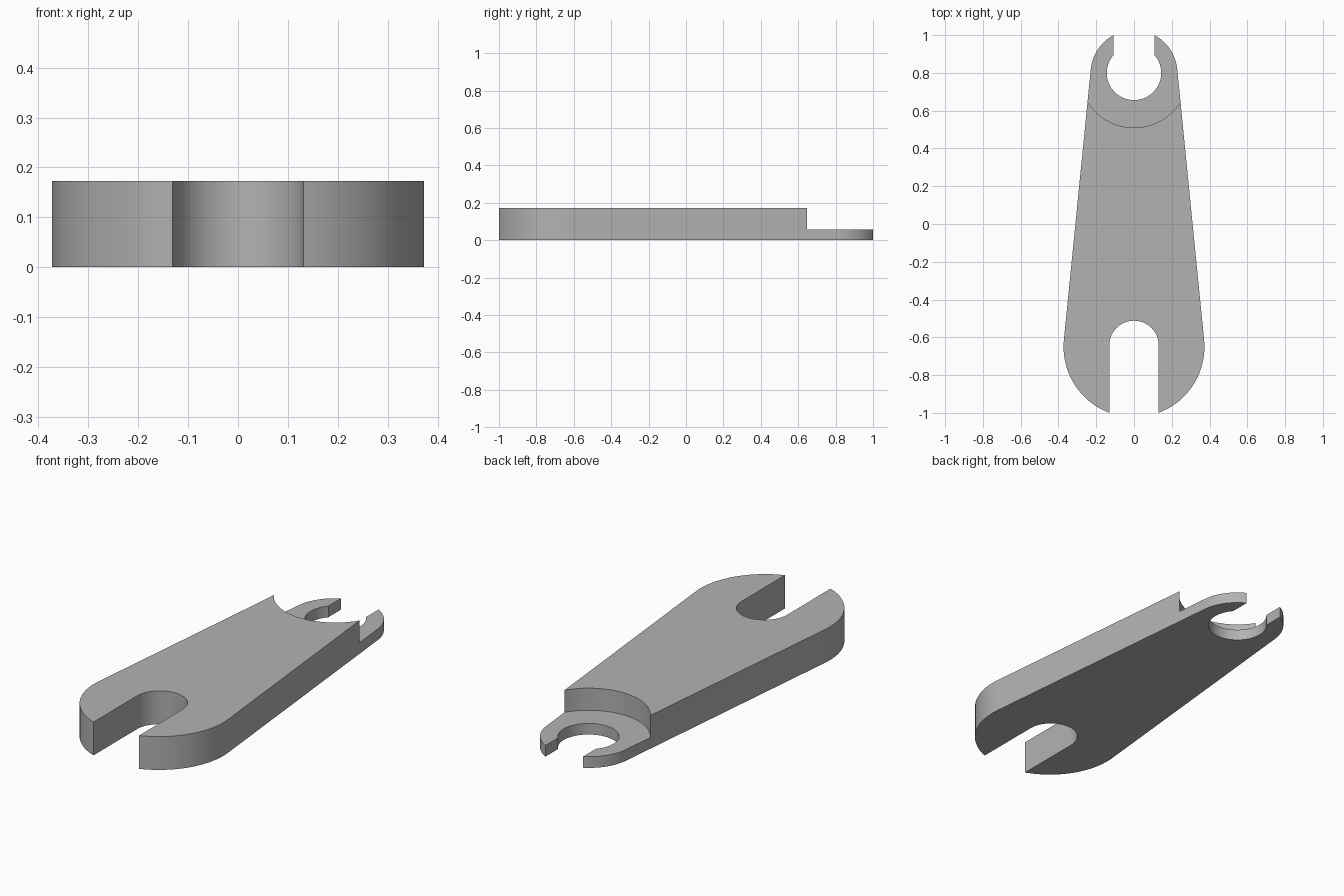
import bpy
import bmesh
from math import asin, acos, sin, cos, pi, sqrt

cube = bpy.data.objects.get("Cube")
if cube:
    bpy.data.objects.remove(cube, do_unlink=True)

THICK, LEDGE = 0.173, 0.058
BIG_Y, BIG_R = -0.65, 0.373        # wide front end
SMALL_Y, SMALL_R = 0.797, 0.23     # narrow back end
SLOT_Y, SLOT_R = -0.643, 0.131     # open front slot
HOLE_Y, HOLE_R, GAP = 0.80, 0.144, 0.108   # keyhole at the back
STEP_R = 0.29                      # round step around the keyhole


def arc(cy, r, start, end, steps):
    """Points on a circle centred on x = 0."""
    angles = [start + (end - start) * i / steps for i in range(steps + 1)]
    return [(r * cos(a), cy + r * sin(a)) for a in angles]


def prism(name, points, bottom, top):
    """Extrude a flat outline upwards."""
    bm = bmesh.new()
    face = bm.faces.new([bm.verts.new((x, y, bottom)) for x, y in points])
    out = bmesh.ops.extrude_face_region(bm, geom=[face])
    verts = [v for v in out["geom"] if isinstance(v, bmesh.types.BMVert)]
    bmesh.ops.translate(bm, verts=verts, vec=(0, 0, top - bottom))
    bmesh.ops.recalc_face_normals(bm, faces=bm.faces)
    mesh = bpy.data.meshes.new(name)
    bm.to_mesh(mesh)
    bm.free()
    obj = bpy.data.objects.new(name, mesh)
    bpy.context.collection.objects.link(obj)
    return obj


# Right half of the outline, from the slot's inner end round to the keyhole's
tangent = asin((BIG_R - SMALL_R) / (SMALL_Y - BIG_Y))
half = arc(SLOT_Y, SLOT_R, pi / 2, 0, 24)
half += arc(BIG_Y, BIG_R, -acos(SLOT_R / BIG_R), tangent, 32)
half += arc(SMALL_Y, SMALL_R, tangent, acos(GAP / SMALL_R), 24)
half += arc(HOLE_Y, HOLE_R, acos(GAP / HOLE_R), -pi / 2, 36)
outline = half + [(-x, y) for x, y in reversed(half[1:-1])]
lever = prism("lever_arm", outline, 0, THICK)

# Round cutter that thins the narrow end
cutter = prism("step_cutter", arc(HOLE_Y, STEP_R, 0, 2 * pi, 128)[:-1], LEDGE, THICK + 0.2)
cutter.hide_render = True
cutter.hide_set(True)
cut = lever.modifiers.new("step", "BOOLEAN")
cut.operation = "DIFFERENCE"
cut.solver = "EXACT"
cut.object = cutter

bpy.ops.object.select_all(action="DESELECT")
lever.select_set(True)
bpy.context.view_layer.objects.active = lever
bpy.ops.object.modifier_apply(modifier=cut.name)
bpy.data.objects.remove(cutter, do_unlink=True)

# Plain grey finish
grey = bpy.data.materials.new("plain_grey")
grey.use_nodes = True
colour = (0.45, 0.45, 0.45, 1)
grey.diffuse_color = colour
grey.node_tree.nodes["Principled BSDF"].inputs["Base Color"].default_value = colour
lever.data.materials.clear()
lever.data.materials.append(grey)
bpy.ops.object.shade_smooth_by_angle(angle=pi / 6)
